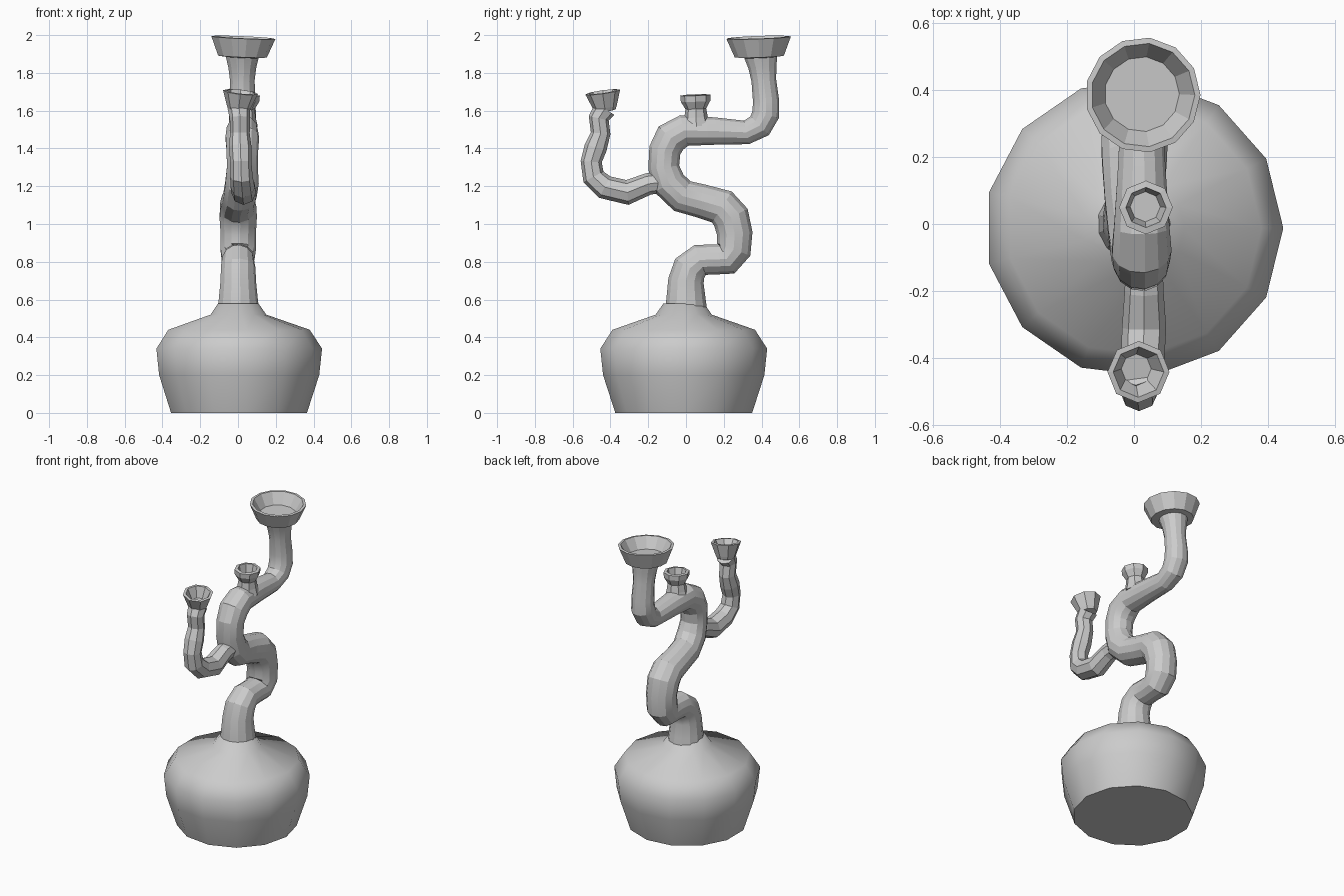
import bpy, bmesh
from math import sin, cos, pi, radians
from mathutils import Vector

if "Cube" in bpy.data.objects:
    bpy.data.objects.remove(bpy.data.objects["Cube"])


def skin(name, rings, smooth=None):
    """Join successive rings of points; cap both ends."""
    bm = bmesh.new()
    loops = [[bm.verts.new(p) for p in ring] for ring in rings]
    n = len(loops[0])
    for a, b in zip(loops, loops[1:]):
        for i in range(n):
            j = (i + 1) % n
            bm.faces.new((a[i], a[j], b[j], b[i]))
    bm.faces.new(loops[0][::-1])
    bm.faces.new(loops[-1])
    bmesh.ops.recalc_face_normals(bm, faces=bm.faces)
    mesh = bpy.data.meshes.new(name)
    bm.to_mesh(mesh)
    bm.free()
    ob = bpy.data.objects.new(name, mesh)
    bpy.context.collection.objects.link(ob)
    if smooth:
        bpy.ops.object.select_all(action='DESELECT')
        bpy.context.view_layer.objects.active = ob
        ob.select_set(True)
        bpy.ops.object.shade_smooth_by_angle(angle=radians(smooth))
    return ob


def lathe(name, loc, profile, sides, tilt=(0, 0), smooth=None):
    """Turned shape from (radius, height) pairs, placed and tilted."""
    rings = [[(r * cos(2 * pi * i / sides), r * sin(2 * pi * i / sides), z)
              for i in range(sides)] for r, z in profile]
    ob = skin(name, rings, smooth)
    ob.location = loc
    ob.rotation_euler = (radians(tilt[0]), radians(tilt[1]), 0)
    return ob


def tube(name, path, sides, smooth=None):
    """Bent pipe from (x, y, z, radius) stations lying close to the YZ plane."""
    pts = [Vector(p[:3]) for p in path]
    rings = []
    for k, p in enumerate(pts):
        t = Vector((0, 0, 0))
        if k > 0:
            t += (p - pts[k - 1]).normalized()
        if k < len(pts) - 1:
            t += (pts[k + 1] - p).normalized()
        t.x = 0
        t.normalize()
        side = Vector((1, 0, 0))
        up = t.cross(side)
        r = path[k][3]
        rings.append([p + r * (cos(2 * pi * i / sides) * side + sin(2 * pi * i / sides) * up)
                      for i in range(sides)])
    return skin(name, rings, smooth)


# Round water chamber with a short collar
lathe("base_chamber", (0, -0.012, 0),
      [(.365, 0), (.43, .2), (.445, .34), (.38, .44), (.15, .52), (.108, .58)], 13, smooth=60)

# Winding main pipe
tube("main_pipe", [
    (0, 0, .53, .115), (0, 0, .6, .105), (0, 0, .7, .095), (0, .02, .765, .093),
    (0, .075, .81, .085), (0, .15, .812, .08), (0, .215, .815, .088),
    (0, .252, .865, .095), (0, .258, .95, .095), (0, .238, 1.035, .1),
    (0, .19, 1.09, .098), (0, .08, 1.122, .09), (.01, -.02, 1.148, .09),
    (.02, -.09, 1.215, .09), (.022, -.118, 1.3, .083), (.022, -.112, 1.39, .085),
    (.022, -.08, 1.455, .09), (.022, -.01, 1.495, .084), (.022, .15, 1.492, .073),
    (.022, .32, 1.485, .064), (.022, .39, 1.52, .07), (.022, .422, 1.58, .073),
    (.022, .424, 1.65, .07), (.022, .412, 1.76, .066), (.022, .405, 1.83, .075),
    (.022, .395, 1.9, .092)], 13, smooth=20)

# Large mouth cup on top
lathe("mouth_cup", (.022, .388, 1.887),
      [(.088, -.005), (.131, 0), (.172, .1), (.155, .102), (.112, .03)], 13, tilt=(2, 2.5))

# Small open spout on the upper bend
lathe("small_spout", (.03, .055, 1.52),
      [(.075, 0), (.062, .045), (.055, .09), (.078, .13), (.08, .162), (.06, .165), (.045, .1)],
      8, tilt=(2, 2))

# Thin side branch curving up in front
tube("side_branch", [
    (.03, -.1, 1.225, .055), (.03, -.2, 1.212, .058), (.03, -.31, 1.167, .066),
    (.025, -.43, 1.195, .064), (.018, -.49, 1.25, .06), (.015, -.502, 1.33, .056),
    (.012, -.478, 1.405, .06), (.01, -.452, 1.48, .052), (.01, -.462, 1.56, .054),
    (.005, -.43, 1.61, .06)], 8)

# Flared cup ending the branch
lathe("branch_cup", (.003, -.427, 1.6),
      [(.055, 0), (.064, .02), (.093, .1), (.076, .102), (.045, .035)], 8, tilt=(8, 6))
